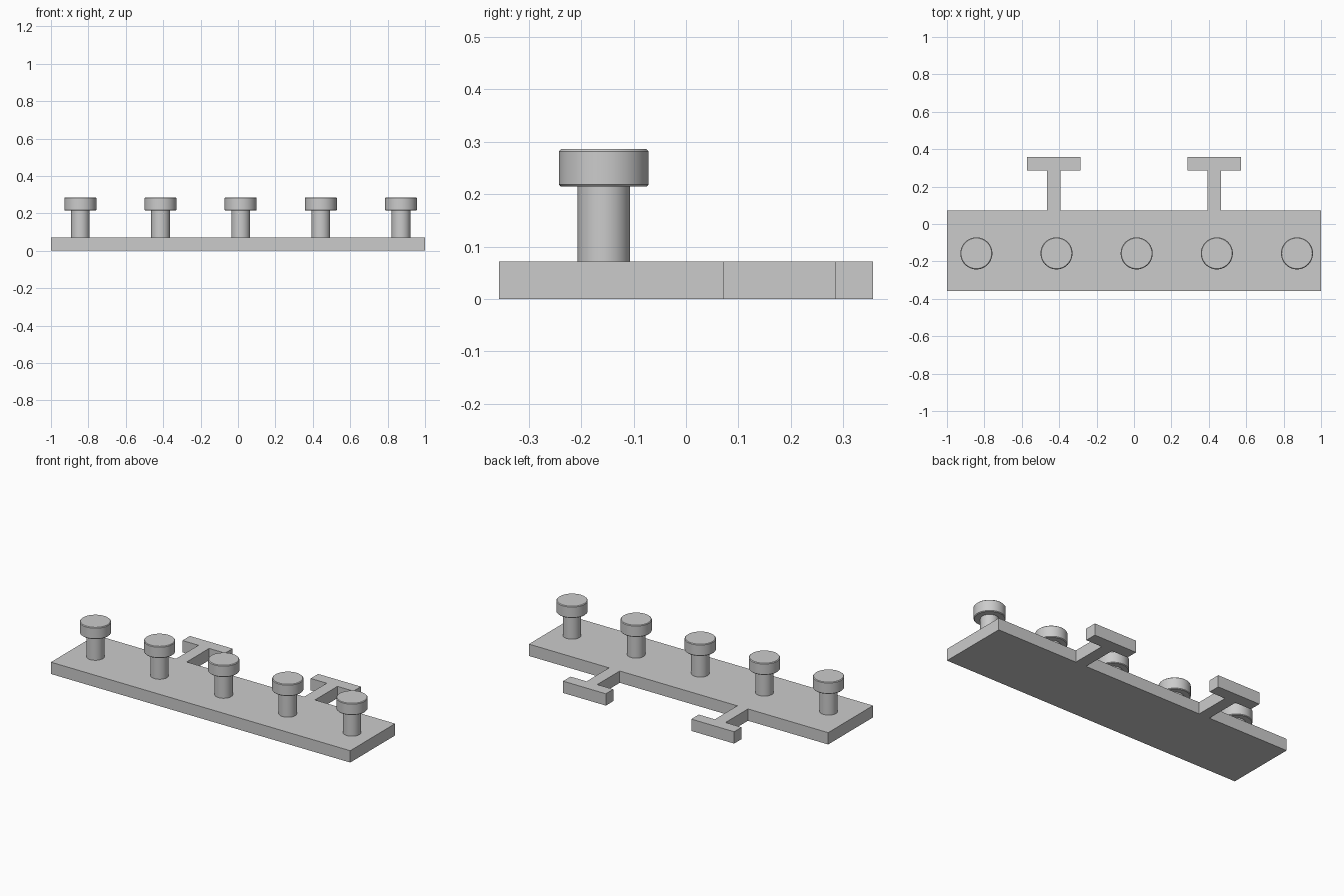
import bpy
import bmesh
import math

cube = bpy.data.objects.get("Cube")
if cube:
    bpy.data.objects.remove(cube, do_unlink=True)

grey = bpy.data.materials.new("plain grey")
grey.use_nodes = True
colour = (0.6, 0.6, 0.6, 1)
grey.diffuse_color = colour
grey.node_tree.nodes["Principled BSDF"].inputs["Base Color"].default_value = colour

THICK = 0.0714
FRONT, BACK, BAR_FRONT, BAR_BACK = -0.357, 0.0714, 0.2857, 0.357


def finish(bm, name):
    bmesh.ops.recalc_face_normals(bm, faces=bm.faces)
    mesh = bpy.data.meshes.new(name)
    bm.to_mesh(mesh)
    bm.free()
    mesh.materials.append(grey)
    obj = bpy.data.objects.new(name, mesh)
    bpy.context.collection.objects.link(obj)
    return obj


# Base plate with two T-shaped hooks on the back, as one extruded outline
def hook_outline(x, neck=0.0357, bar=0.143):
    right = [(neck, BACK), (neck, BAR_FRONT), (bar, BAR_FRONT), (bar, BAR_BACK)]
    left = [(-dx, y) for dx, y in reversed(right)]
    return [(x + dx, y) for dx, y in right + left]


outline = [(-1, FRONT), (1, FRONT), (1, BACK)]
for hook_x in (0.4286, -0.4286):
    outline += hook_outline(hook_x)
outline.append((-1, BACK))

bm = bmesh.new()
base = bm.faces.new([bm.verts.new((x, y, 0)) for x, y in outline])
top = bmesh.ops.extrude_face_region(bm, geom=[base])
bmesh.ops.translate(bm, vec=(0, 0, THICK),
                    verts=[v for v in top["geom"] if isinstance(v, bmesh.types.BMVert)])
finish(bm, "base_plate")


# Round peg: slim stem and wide head with a fine chamfer, turned from a profile
def make_peg(name, x, y, sides=48):
    stem, head, low, high, cut = 0.05, 0.0857, 0.2143, 0.2857, 0.004
    profile = [(stem, THICK - 0.005), (stem, low), (head - cut, low),
               (head, low + cut), (head, high - cut), (head - cut, high)]
    bm = bmesh.new()
    rings = []
    for r, z in profile:
        angles = [2 * math.pi * i / sides for i in range(sides)]
        rings.append([bm.verts.new((r * math.cos(a), r * math.sin(a), z)) for a in angles])
    for lower, upper in zip(rings, rings[1:]):
        for i in range(sides):
            j = (i + 1) % sides
            bm.faces.new((lower[i], lower[j], upper[j], upper[i]))
    bm.faces.new(rings[0])
    bm.faces.new(rings[-1])
    peg = finish(bm, name)
    peg.location = (x, y, 0)
    bpy.ops.object.select_all(action="DESELECT")
    peg.select_set(True)
    bpy.context.view_layer.objects.active = peg
    bpy.ops.object.shade_smooth_by_angle(angle=math.radians(30))


for n in range(5):
    make_peg(f"peg_{n + 1}", 0.0143 + (n - 2) * 0.4286, -0.157)
